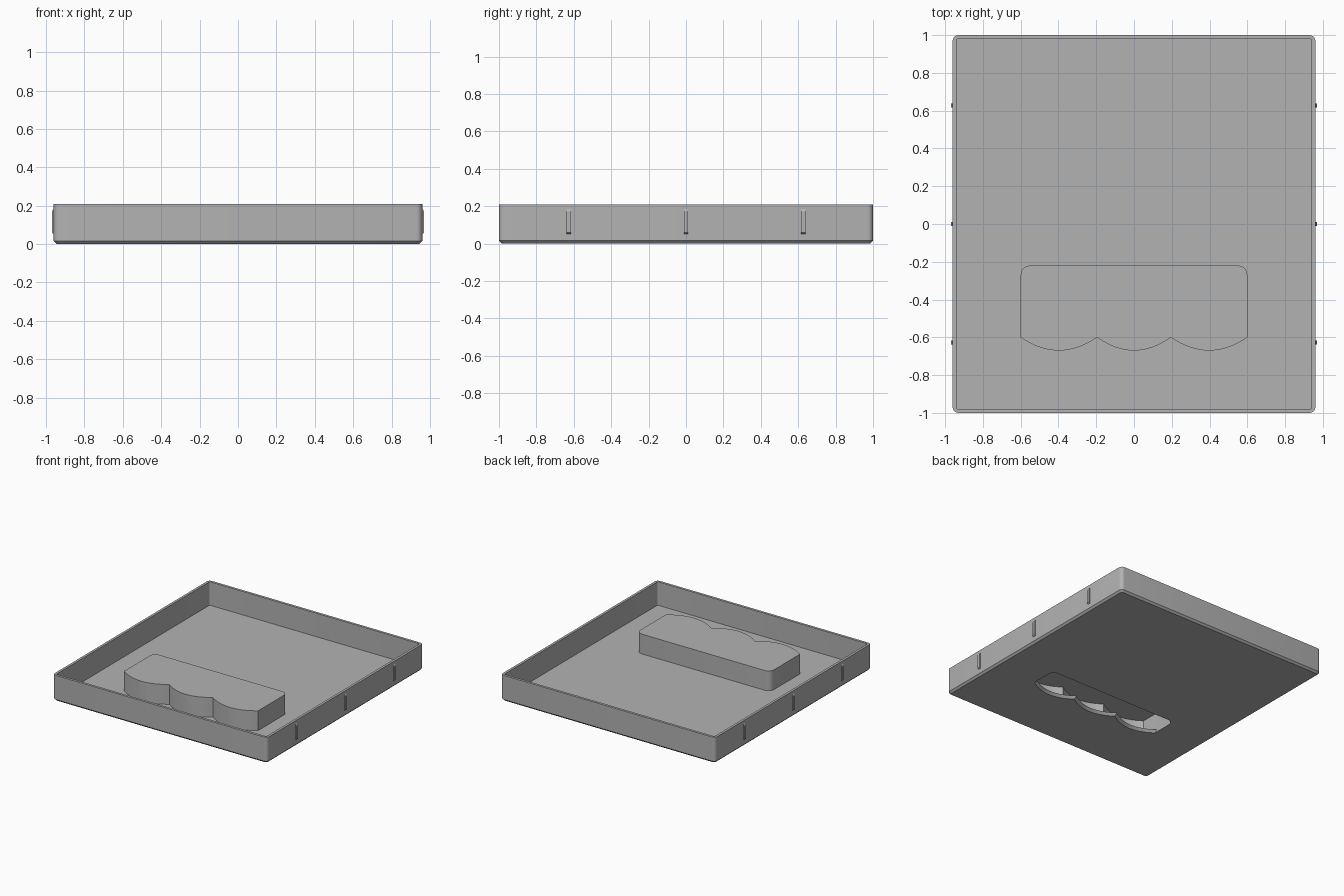
import bpy, bmesh, math

if "Cube" in bpy.data.objects:
    bpy.data.objects.remove(bpy.data.objects["Cube"], do_unlink=True)

gray = bpy.data.materials.new("plain_gray")
gray.use_nodes = True
COLOUR = (0.45, 0.45, 0.45, 1)
gray.diffuse_color = COLOUR
gray.node_tree.nodes["Principled BSDF"].inputs["Base Color"].default_value = COLOUR


def arc(cx, cy, r, start, end, n=6):
    angles = [math.radians(start + (end - start) * i / n) for i in range(n + 1)]
    return [(cx + r * math.cos(a), cy + r * math.sin(a)) for a in angles]


def rounded_rect(hx, hy, r):
    x, y = hx - r, hy - r
    return (arc(x, y, r, 0, 90) + arc(-x, y, r, 90, 180)
            + arc(-x, -y, r, 180, 270) + arc(x, -y, r, 270, 360))


def grip_outline(inset, shift=0.0):
    """Rounded back corners and three finger lobes along the front."""
    hx, back, r = 0.6 - inset, -0.22 - inset, 0.05
    pts = arc(hx - r, back - r, r, 0, 90) + arc(-hx + r, back - r, r, 90, 180)
    edges = [-hx, -0.195, 0.195, hx]
    for a, b in zip(edges, edges[1:]):
        for i in range(16 if b < hx else 17):
            t = i / 16
            y = -0.6 - 0.07 * (1 - (2 * t - 1) ** 2)
            pts.append((a + (b - a) * t, y + inset + shift))
    return pts


def loft(name, rings):
    """Join (outline, height) rings with walls and cap both ends."""
    bm = bmesh.new()
    loops = [[bm.verts.new((x, y, z)) for x, y in pts] for pts, z in rings]
    n = len(loops[0])
    for low, high in zip(loops, loops[1:]):
        for i in range(n):
            j = (i + 1) % n
            bm.faces.new((low[i], low[j], high[j], high[i]))
    bm.faces.new(loops[0][::-1])
    bm.faces.new(loops[-1])
    bmesh.ops.recalc_face_normals(bm, faces=bm.faces)
    mesh = bpy.data.meshes.new(name)
    bm.to_mesh(mesh)
    bm.free()
    ob = bpy.data.objects.new(name, mesh)
    bpy.context.collection.objects.link(ob)
    mesh.materials.append(gray)
    return ob


def activate(ob):
    bpy.ops.object.select_all(action='DESELECT')
    ob.select_set(True)
    bpy.context.view_layer.objects.active = ob


def cut(ob, cutter):
    activate(ob)
    mod = ob.modifiers.new("cut", 'BOOLEAN')
    mod.operation, mod.solver, mod.object = 'DIFFERENCE', 'EXACT', cutter
    bpy.ops.object.modifier_apply(modifier=mod.name)
    bpy.data.objects.remove(cutter, do_unlink=True)


# Open tray: chamfered foot, thin walls, flat floor
tray = loft("tray", [
    (rounded_rect(0.945, 0.985, 0.02), 0.0),
    (rounded_rect(0.96, 1.0, 0.03), 0.015),
    (rounded_rect(0.96, 1.0, 0.03), 0.21),
    (rounded_rect(0.94, 0.98, 0.01), 0.21),
    (rounded_rect(0.94, 0.98, 0.01), 0.02),
])

# Finger opening in the floor, with a sloped front lip
cut(tray, loft("opening_cutter", [
    (grip_outline(0.02, 0.11), -0.02),
    (grip_outline(0.02, 0.17), 0.04),
]))

# Hollow grip housing standing on the floor
housing = loft("grip_housing", [(grip_outline(0), 0.02), (grip_outline(0), 0.18)])
cut(housing, loft("cavity_cutter", [(grip_outline(0.02), -0.1), (grip_outline(0.02), 0.16)]))

# Small tapered ribs on both side walls
ribs = []
for side, label in ((1, "left"), (-1, "right")):
    for y, place in ((-0.627, "front"), (0, "middle"), (0.627, "back")):
        def section(reach):
            w = 0.011
            return [(side * x, y + v) for x, v in
                    ((0.95, -w), (reach, -w), (reach, w), (0.95, w))]
        ribs.append(loft(f"{label}_{place}_rib", [
            (section(0.958), 0.05), (section(0.97), 0.06),
            (section(0.97), 0.17), (section(0.96), 0.185)]))

for ob in [tray, housing] + ribs:
    activate(ob)
    bpy.ops.object.shade_smooth_by_angle(angle=math.radians(30))
